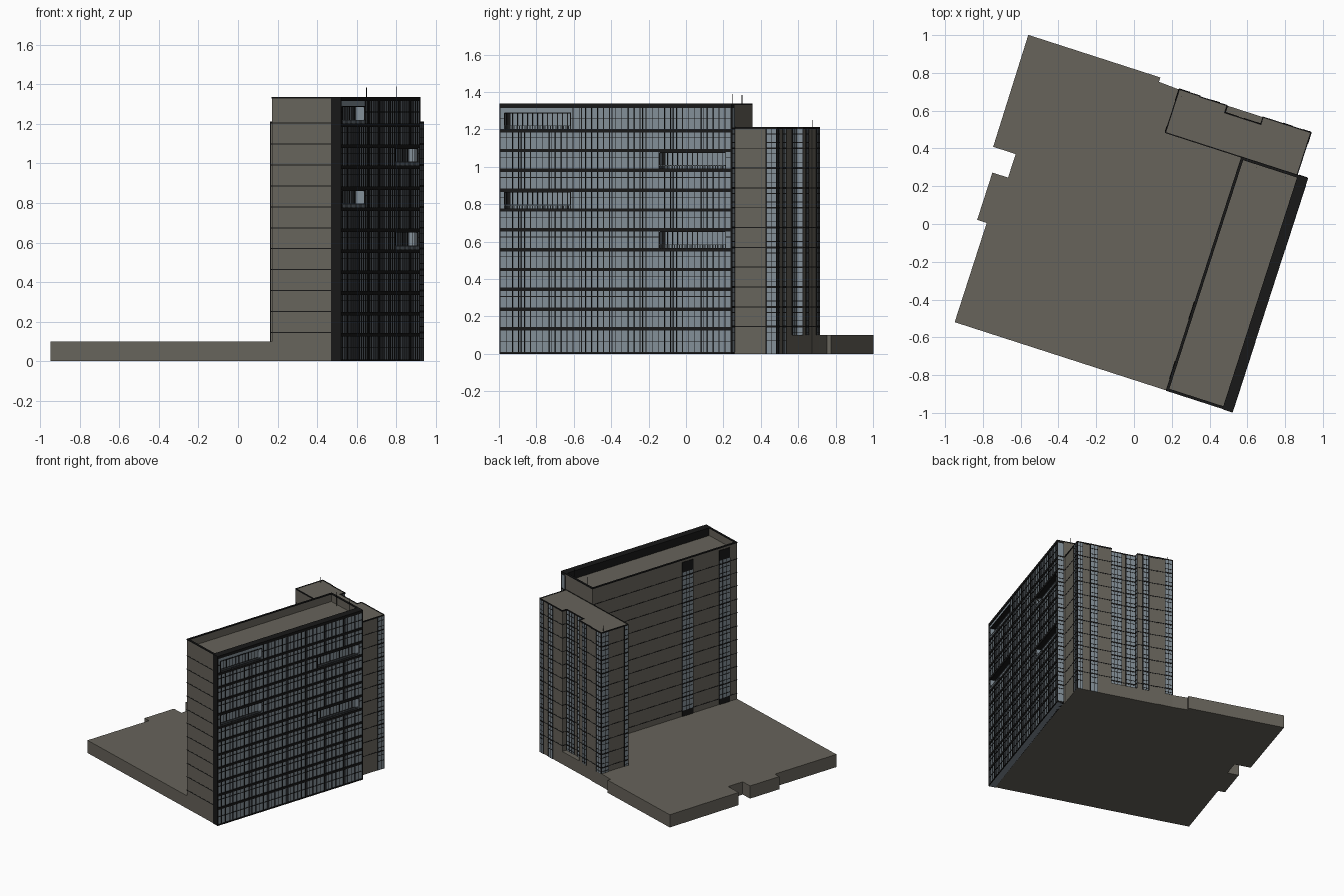
import bpy, bmesh, math

if "Cube" in bpy.data.objects:
    bpy.data.objects.remove(bpy.data.objects["Cube"])

TURN = math.radians(-17.88)          # whole building is turned on its site


def material(name, rgb):
    m = bpy.data.materials.new(name)
    m.diffuse_color = (*rgb, 1)
    m.use_nodes = True
    m.node_tree.nodes["Principled BSDF"].inputs["Base Color"].default_value = m.diffuse_color
    return m


WALL = material("warm_grey_wall", (0.135, 0.126, 0.104))
GLASS = material("blue_grey_glass", (0.225, 0.272, 0.31))
BLACK = material("black_metal", (0.009, 0.009, 0.009))


def finish(name, bm, mat):
    bmesh.ops.recalc_face_normals(bm, faces=bm.faces)
    me = bpy.data.meshes.new(name)
    bm.to_mesh(me)
    bm.free()
    me.materials.append(mat)
    ob = bpy.data.objects.new(name, me)
    ob.rotation_euler.z = TURN
    bpy.context.collection.objects.link(ob)
    return ob


def boxes(name, mat, items):
    """One object out of many boxes (x0, x1, y0, y1, z0, z1)."""
    bm = bmesh.new()
    for x0, x1, y0, y1, z0, z1 in items:
        vs = bmesh.ops.create_cube(bm, size=1)["verts"]
        for v in vs:
            v.co = (x1 if v.co.x > 0 else x0, y1 if v.co.y > 0 else y0,
                    z1 if v.co.z > 0 else z0)
    return finish(name, bm, mat)


def prism(name, mat, pts, z0, z1):
    bm = bmesh.new()
    f = bm.faces.new([bm.verts.new((x, y, z0)) for x, y in pts])
    ext = bmesh.ops.extrude_face_region(bm, geom=[f])["geom"]
    for v in ext:
        if isinstance(v, bmesh.types.BMVert):
            v.co.z = z1
    return finish(name, bm, mat)


def outline(pts, z0, z1, t):
    """Thin boxes that follow every edge of an axis-aligned outline."""
    out = []
    for (ax, ay), (bx, by) in zip(pts, pts[1:] + pts[:1]):
        out.append((min(ax, bx) - t, max(ax, bx) + t,
                    min(ay, by) - t, max(ay, by) + t, z0, z1))
    return out


def rect(x0, x1, y0, y1):
    return [(x0, y0), (x1, y0), (x1, y1), (x0, y1)]


LEVELS = [0.145 + 0.106 * k for k in range(11)]
S, N = -0.786, 0.512                 # south and north ends of the main slab
TOP = 1.337

# Podium
prism("podium", WALL, [(-0.744, S), (0.5, S), (0.5, 0.7), (0.02, 0.75),
                       (-0.105, 0.757), (-0.105, 0.781), (-0.84, 0.781),
                       (-0.835, 0.16), (-0.71, 0.16), (-0.71, 0.029),
                       (-0.797, 0.029), (-0.797, -0.234), (-0.744, -0.234)], 0, 0.1)

# Main slab with sunken roof and parapet
slab = rect(0.433, 0.75, S, N)
prism("main_slab", WALL, slab, 0, 1.275)
boxes("slab_parapet", WALL, [(0.433, 0.445, S, N, 1.275, TOP - 0.005),
                             (0.445, 0.75, S, S + 0.012, 1.275, TOP - 0.005),
                             (0.445, 0.75, N - 0.012, N, 1.275, TOP - 0.005)])
boxes("slab_parapet_rim", BLACK, [(0.431, 0.446, S - .002, N + .002, TOP - .007, TOP),
                                  (0.446, 0.75, S - .002, S + .013, TOP - .007, TOP),
                                  (0.446, 0.75, N - .013, N + .002, TOP - .007, TOP)])

# North tower with a notch in its north side
tower = [(0.01, N), (0.742, N), (0.742, 0.748), (0.477, 0.748), (0.477, 0.708),
         (0.276, 0.708), (0.276, 0.748), (0.124, 0.748), (0.124, 0.752), (0.01, 0.752)]
prism("north_tower", WALL, tower, 0, 1.21)
boxes("notch_base", WALL, [(0.27, 0.48, 0.70, 0.748, 0, 0.1)])
boxes("tower_roof_rim", BLACK, outline(tower, 1.203, 1.213, 0.003))

# Floor joints on both blocks
joints = []
for z in LEVELS:
    joints += outline(slab, z - 0.0025, z + 0.0025, 0.0015)
    if z < 1.2:
        joints += outline(tower, z - 0.0025, z + 0.0025, 0.0015)
boxes("floor_joints", BLACK, joints)

# Vertical window strips: (side, wall position, from, to, z0, z1)
glass, bars = [], []


def on_wall(side, w, a, b, z0, z1, t):
    lo, hi = (w, w + t) if side in "NE" else (w - t, w)
    return (a, b, lo, hi, z0, z1) if side in "NS" else (lo, hi, a, b, z0, z1)


def window_strip(side, w, a, b, z0, z1, panes=2):
    glass.append(on_wall(side, w, a, b, z0, z1, 0.003))
    for i in range(panes + 1):
        c = a + (b - a) * i / panes
        bars.append(on_wall(side, w, c - .0017, c + .0017, z0, z1, 0.005))
    for L in LEVELS:
        for z, h in ((L, 0.005), (L - 0.03, 0.0018), (L - 0.075, 0.0018)):
            if z0 < z < z1:
                bars.append(on_wall(side, w, a, b, z - h, z + h, 0.005))


for a, b in ((0.70, 0.741), (0.587, 0.64), (0.19, 0.235)):
    window_strip("N", 0.748, a, b, 0.0 if a > 0.5 else 0.1, 1.203)
window_strip("N", 0.752, 0.011, 0.065, 0.1, 1.203)
window_strip("N", 0.708, 0.385, 0.472, 0.1, 1.203, 3)
window_strip("N", 0.708, 0.28, 0.35, 0.1, 1.203)
window_strip("E", 0.276, 0.712, 0.746, 0.1, 1.203, 1)
window_strip("E", 0.742, 0.69, 0.748, 0.0, 1.203)
window_strip("W", 0.01, 0.69, 0.75, 0.1, 1.203)
window_strip("W", 0.01, 0.515, 0.545, 0.1, 1.203, 1)
for a, b in ((-0.39, -0.293), (-0.72, -0.624)):
    window_strip("W", 0.433, a, b, 0.145, 1.235, 3)
    for z0, z1 in ((0.1, 0.145), (1.235, 1.315)):
        bars.append(on_wall("W", 0.433, a, b, z0, z1, 0.004))
window_strip("N", N, 0.752, 0.797, 0.01, 1.315, 1)
boxes("strip_glass", GLASS, glass)
boxes("strip_bars", BLACK, bars)

# East curtain wall, floor by floor, with four recessed balconies
zs = [0.0] + [L - 0.012 for L in LEVELS] + [TOP - 0.012]
south_bay, north_bay = (-0.76, -0.393), (0.111, 0.479)
balcony = {7: south_bay, 11: south_bay, 5: north_bay, 9: north_bay}
panes, frame, rails = [], [], []
XB, XG, XF = 0.75, 0.797, 0.801
STEP = (N - S) / 38
mullions = [S + STEP * i for i in range(39)] + [S + STEP * (i + 0.4) for i in range(3, 38, 5)]
for k in range(12):
    z0, z1 = zs[k], zs[k + 1]
    frame.append((XB, 0.803, S, N + 0.002, max(z0 - 0.009, 0), z0 + 0.009))
    spans = [(S, N)]
    if k in balcony:
        a, b = balcony[k]
        zt = z0 + 0.095
        spans = [(S, a), (b, N)]
        panes += [(XB, XB + 0.004, a, b, z0, zt), (XB, XG, a, b, zt, z1)]
        frame += [(XB, XF, a - .004, a, z0, zt), (XB, XF, b, b + .004, z0, zt),
                  (XB, XB + 0.008, a, a + 0.018, z0, zt),
                  (XB, XF, a, b, zt - 0.002, zt + 0.003)]
        for i in range(1, 13):       # balcony back wall mullions
            y = a + (b - a) * i / 13
            frame.append((XB, XB + 0.007, y - .0018, y + .0018, z0, zt))
        rails.append((XG, 0.804, a, b, z0 + 0.024, z0 + 0.028))
        for i in range(41):          # balcony railing
            y = a + (b - a) * i / 40
            rails.append((XG + .002, XF, y - .0015, y + .0015, z0, z0 + 0.026))
    for a, b in spans:
        panes.append((XB, XG, a, b, z0, z1))
        frame.append((XG, XF, a, b, z0 + 0.066, z0 + 0.069))
        frame += [(XG - .001, XF, y - .0018, y + .0018, z0, z1)
                  for y in mullions if a <= y <= b]
frame += [(XB, 0.803, S - 0.002, N + 0.002, TOP - 0.022, TOP),     # top cap
          (XB, 0.803, S - 0.004, S + 0.002, 0, TOP),               # south end
          (XB - 0.004, XB, S + .013, N - .013, 1.275, TOP),        # roof side
          (XG, 0.803, N - 0.004, N + 0.002, 0, TOP)]
boxes("curtain_wall_glass", GLASS, panes)
boxes("curtain_wall_frame", BLACK, frame)
boxes("balcony_railings", GLASS, rails)

# Roof masts
boxes("roof_masts", BLACK, [(x - .0015, x + .0015, y - .0015, y + .0015, z0, z1)
                            for x, y, z0, z1 in ((0.685, 0.484, 1.27, 1.39),
                                                 (0.527, 0.485, 1.27, 1.385),
                                                 (0.031, 0.72, 1.2, 1.25))])
